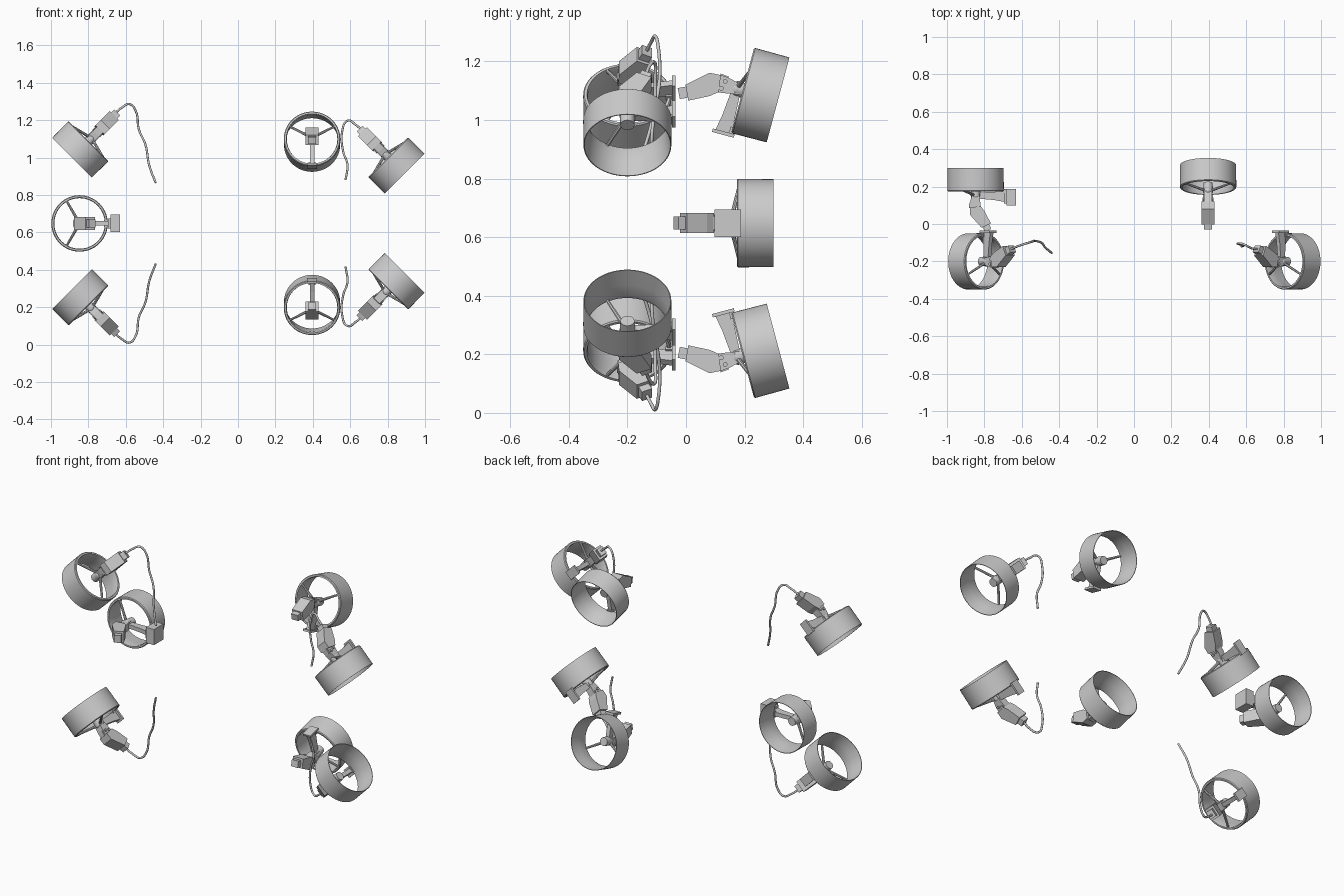
import bpy, bmesh
from math import cos, sin, pi, radians
from mathutils import Vector, Matrix

if "Cube" in bpy.data.objects:
    bpy.data.objects.remove(bpy.data.objects["Cube"])

# Local frame of one unit: X = towards the mount, Z = from ring towards motor.
MID = 1.297  # top height; lower units mirror the upper ones


def finish(bm, name, smooth=False):
    bmesh.ops.recalc_face_normals(bm, faces=bm.faces)
    me = bpy.data.meshes.new(name)
    bm.to_mesh(me)
    bm.free()
    if smooth:
        for p in me.polygons:
            p.use_smooth = True
        me.set_sharp_from_angle(angle=radians(35))
    return me


def extrude_profile(bm, pts, half):
    """Extrude a (w, u) side profile symmetrically along Y."""
    a = [bm.verts.new((u, -half, w)) for w, u in pts]
    b = [bm.verts.new((u, half, w)) for w, u in pts]
    bm.faces.new(a)
    bm.faces.new(b[::-1])
    n = len(pts)
    for i in range(n):
        j = (i + 1) % n
        bm.faces.new((a[i], b[i], b[j], a[j]))


def rod(bm, p, q, r1, r2, sides=12):
    p, q = Vector(p), Vector(q)
    d = q - p
    m = Matrix.Translation((p + q) / 2) @ d.to_track_quat('Z', 'Y').to_matrix().to_4x4()
    bmesh.ops.create_cone(bm, cap_ends=True, segments=sides, radius1=r1,
                          radius2=r2, depth=d.length, matrix=m)


def box(bm, lo, hi):
    lo, hi = Vector(lo), Vector(hi)
    bmesh.ops.create_cube(bm, size=1, matrix=Matrix.Translation((lo + hi) / 2)
                          @ Matrix.Diagonal((*(hi - lo), 1)))


# Ring: nozzle cross-section turned around Z
def make_ring():
    bm = bmesh.new()
    prof = [(.151, .058), (.147, .0625), (.138, .0625), (.135, .05),
            (.14, .0), (.147, -.0625), (.15, -.0625)]
    n = 56
    rows = [[bm.verts.new((r * cos(2 * pi * i / n), r * sin(2 * pi * i / n), z))
             for r, z in prof] for i in range(n)]
    for i in range(n):
        a, b = rows[i], rows[(i + 1) % n]
        for k in range(len(prof)):
            l = (k + 1) % len(prof)
            bm.faces.new((a[k], a[l], b[l], b[k]))
    return finish(bm, "ring", True)


# Hub with two thin spokes
def make_hub():
    bm = bmesh.new()
    rod(bm, (0, 0, .035), (0, 0, .085), .024, .027, 20)
    rod(bm, (0, 0, .085), (0, 0, .105), .027, .018, 20)
    for a in (radians(120), radians(240)):
        c, s = cos(a), sin(a)
        rod(bm, (.02 * c, .02 * s, .08), (.142 * c, .142 * s, .055), .008, .006, 8)
    return finish(bm, "hub_and_spokes", True)


# Mount strut with its flange plate
def make_strut():
    bm = bmesh.new()
    extrude_profile(bm, [(.068, .015), (.1, .015), (.108, .1), (.118, .155),
                         (.06, .155), (.064, .1)], .012)
    box(bm, (.152, -.026, .05), (.164, .026, .127))
    box(bm, (.13, -.018, .055), (.153, .018, .07))
    return finish(bm, "mount_strut")


# Neck, bent motor housing and end plug
def make_motor():
    bm = bmesh.new()
    extrude_profile(bm, [(.07, -.017), (.118, -.029), (.15, -.032), (.158, .03),
                         (.125, .026), (.07, .017)], .022)
    extrude_profile(bm, [(.148, -.031), (.188, -.029), (.256, .032), (.233, .082),
                         (.165, .047), (.14, .026)], .034)
    extrude_profile(bm, [(.25, .036), (.279, .05), (.262, .084), (.232, .07)], .022)
    # hinge bolts and clamp tabs
    for w, u in ((.135, .012), (.128, -.014)):
        rod(bm, (u, -.029, w), (u, .029, w), .008, .008, 10)
    extrude_profile(bm, [(.12, -.033), (.15, -.036), (.15, -.026), (.12, -.024)], .015)
    return finish(bm, "motor")


# Connector box on the middle unit
def make_box():
    bm = bmesh.new()
    box(bm, (.164, -.047, .048), (.217, .047, .138))
    return finish(bm, "connector_box")


parts = {"ring": make_ring(), "hub_and_spokes": make_hub(),
         "mount_strut": make_strut(), "motor": make_motor()}


def place(me, name, m):
    ob = bpy.data.objects.new(name, me)
    bpy.context.collection.objects.link(ob)
    ob.matrix_world = m


def frame(centre, w, u):
    w, u = Vector(w).normalized(), Vector(u).normalized()
    m = Matrix((u, w.cross(u), w)).transposed().to_4x4()
    m.translation = centre
    return m


# Units: name, centre, motor direction, mount direction
units = [("middle_left", (-.847, .236, .648), (0, -1, 0), (1, 0, 0))]
for lvl, s in (("upper", 1), ("lower", -1)):
    def h(z):
        return z if s > 0 else MID - z
    units += [
        (lvl + "_left", (-.843, -.2, h(1.044)), (1, 0, s), (0, 1, 0)),
        (lvl + "_right", (.847, -.2, h(.958)), (-1, 0, s), (0, 1, 0)),
        (lvl + "_inner", (.396, .254, h(1.085)), (0, -.966, .259 * s), (0, -.259, -.966 * s)),
    ]
for name, c, w, u in units:
    for part, me in parts.items():
        place(me, f"{name}_{part}", frame(c, w, u))
place(make_box(), "connector_box", frame(*units[0][1:]))

# Cables of the four corner units
cables = {
    "left": [(-.66, -.135, 1.235), (-.62, -.118, 1.268), (-.58, -.105, 1.286),
             (-.547, -.095, 1.25), (-.53, -.09, 1.15), (-.495, -.1, 1.07),
             (-.475, -.125, .96), (-.44, -.155, .865)],
    "right": [(.66, -.135, 1.15), (.63, -.13, 1.175), (.585, -.108, 1.197),
              (.557, -.105, 1.14), (.563, -.108, 1.03), (.585, -.115, .965),
              (.575, -.12, .88)],
}
for side, pts in cables.items():
    for lvl in ("upper", "lower"):
        cu = bpy.data.curves.new("cable", 'CURVE')
        cu.dimensions = '3D'
        cu.bevel_depth = .006
        cu.bevel_resolution = 2
        cu.use_fill_caps = True
        cu.resolution_u = 6
        sp = cu.splines.new('BEZIER')
        sp.bezier_points.add(len(pts) - 1)
        for bp, (x, y, z) in zip(sp.bezier_points, pts):
            bp.co = (x, y, z if lvl == "upper" else MID - z)
            bp.handle_left_type = bp.handle_right_type = 'AUTO'
        ob = bpy.data.objects.new(f"{lvl}_{side}_cable", cu)
        bpy.context.collection.objects.link(ob)
